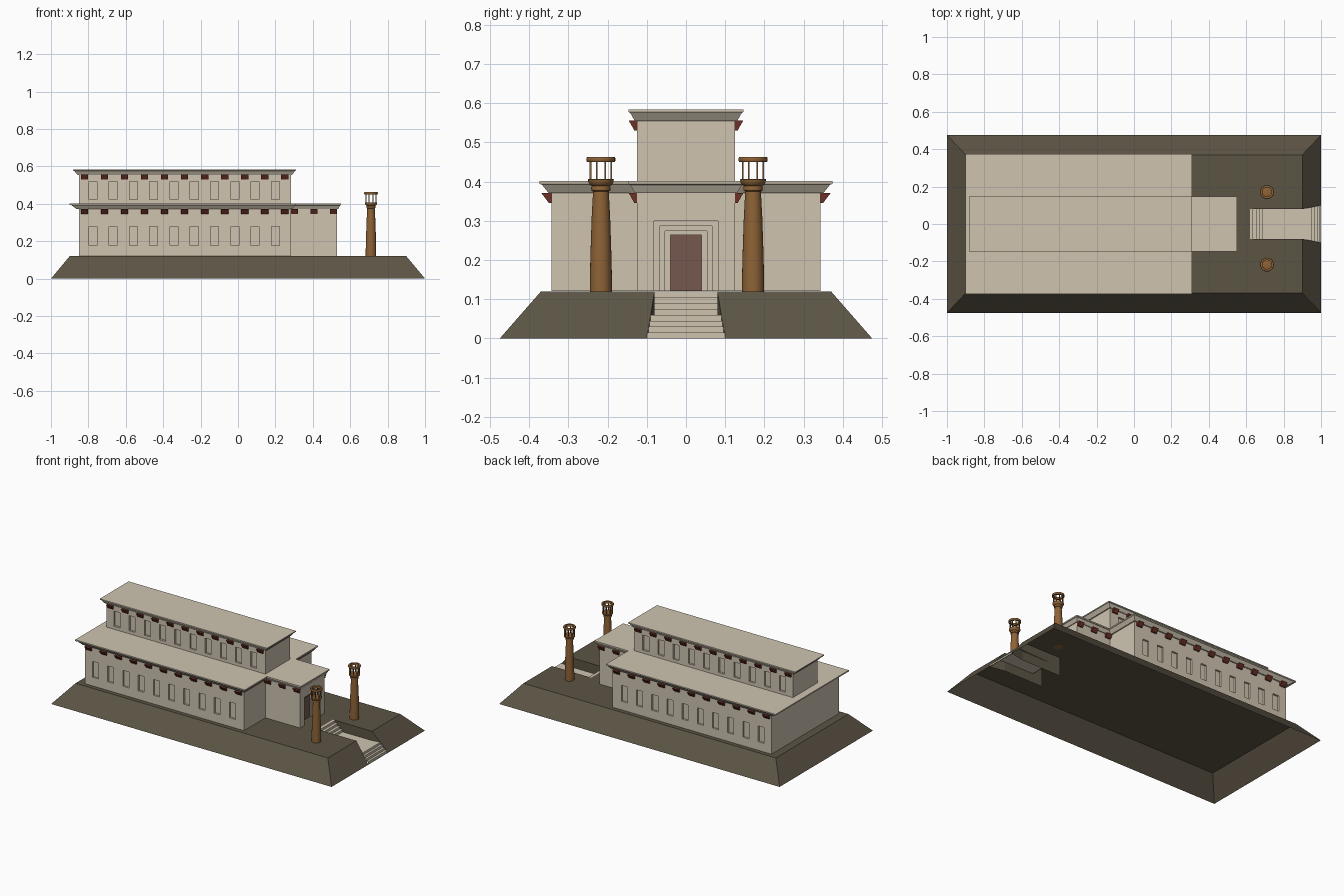
import bpy, bmesh, math

if "Cube" in bpy.data.objects:
    bpy.data.objects.remove(bpy.data.objects["Cube"])

def mat(name, r, g, b):
    m = bpy.data.materials.new(name)
    m.diffuse_color = (r, g, b, 1)
    m.use_nodes = True
    m.node_tree.nodes["Principled BSDF"].inputs["Base Color"].default_value = m.diffuse_color
    return m

STONE = mat("pale_stone", .62, .55, .435)
EARTH = mat("dark_earth", .108, .09, .06)
RED = mat("dark_red_wood", .15, .03, .02)
DOOR = mat("door_brown", .18, .098, .077)
BRONZE = mat("bronze", .27, .125, .037)

def finish(bm, name, material, recalc=True):
    if recalc:
        bmesh.ops.recalc_face_normals(bm, faces=bm.faces)
    me = bpy.data.meshes.new(name)
    bm.to_mesh(me)
    bm.free()
    ob = bpy.data.objects.new(name, me)
    bpy.context.collection.objects.link(ob)
    me.materials.append(material)
    return ob

def add_loft(bm, rects):
    """Closed solid through stacked rectangles (x0, x1, y0, y1, z)."""
    rings = [[bm.verts.new(p) for p in ((a, c, z), (b, c, z), (b, d, z), (a, d, z))]
             for a, b, c, d, z in rects]
    for lo, hi in zip(rings, rings[1:]):
        for i in range(4):
            j = (i + 1) % 4
            bm.faces.new((lo[i], lo[j], hi[j], hi[i]))
    bm.faces.new(rings[0][::-1])
    bm.faces.new(rings[-1])

def add_box(bm, x0, x1, y0, y1, z0, z1):
    add_loft(bm, [(x0, x1, y0, y1, z0), (x0, x1, y0, y1, z1)])

def cut(target, cutter):
    cutter.hide_render = True
    cutter.hide_viewport = True
    m = target.modifiers.new("recess", 'BOOLEAN')
    m.operation = 'DIFFERENCE'
    m.solver = 'EXACT'
    m.object = cutter

# Sloping base: open underneath, with a notch for the stairs
H = .12
bm = bmesh.new()
def face(*pts):
    bm.faces.new([bm.verts.new(p) for p in pts])
X, Y, N = .9, .37, .62
face((-X, -Y, H), (N, -Y, H), (N, Y, H), (-X, Y, H))
face((-1, -.475, 0), (-X, -Y, H), (-X, Y, H), (-1, .475, 0))
for s in (1, -1):
    start = len(bm.faces)
    face((N, s*.08, H), (X, s*.08, H), (X, s*Y, H), (N, s*Y, H))
    face((X, s*.08, H), (1, s*.1, 0), (1, s*.475, 0), (X, s*Y, H))
    face((-1, s*.475, 0), (-X, s*Y, H), (X, s*Y, H), (1, s*.475, 0))
    face((N, s*.08, 0), (X, s*.08, 0), (X, s*.08, H), (N, s*.08, H))
    face((X, s*.08, 0), (1, s*.1, 0), (X, s*.08, H))
bmesh.ops.remove_doubles(bm, verts=bm.verts, dist=.0001)
for f in bm.faces:
    f.normal_update()
    c, n = f.calc_center_median(), f.normal
    flip = n.z < 0 if abs(n.z) > .05 else n.y * c.y > 0   # notch walls face the stairs
    if flip:
        f.normal_flip()
finish(bm, "base", EARTH, recalc=False)

# Two flights of stairs with a landing between
prof = [(1, 0)]
for start, run, z0 in ((.995, .014, 0), (.69, .0175, .06)):
    for i in range(4):
        x = start - i * run
        prof += [(x, z0 + i * .015), (x, z0 + (i + 1) * .015)]
prof.append((N, H))
bm = bmesh.new()
def half(x):
    return .08 + max(0, x - .9) * .2
rows = [[bm.verts.new((x, s * half(x), z)) for s in (-1, 1)] for x, z in prof]
for a, b in zip(rows, rows[1:]):
    bm.faces.new((a[0], a[1], b[1], b[0]))
finish(bm, "stairs", STONE, recalc=False)

# Building blocks: (name, x0, x1, half width, bottom, eave, top, rear overhang)
blocks = [("main_hall", -.85, .283, .343, H + .0005, .371, .402, .05),
          ("upper_hall", -.85, .283, .125, .39, .555, .584, .033),
          ("porch", .27, .53, .125, H + .0005, .371, .402, 0)]
bodies = {}
for name, x0, x1, w, z0, ze, zt, rear in blocks:
    bm = bmesh.new()
    add_box(bm, x0, x1, -w, w, z0, ze + .004)
    bodies[name] = finish(bm, name, STONE)
    o = .022 if name != "main_hall" else .03
    xo = .021 if name == "porch" else .027
    bm = bmesh.new()
    add_loft(bm, [(x0 - rear * k, x1 + xo * k, -w - o * k, w + o * k, z)
                  for k, z in ((.25, ze), (.8, ze + .021), (1, ze + .023), (1, zt))])
    finish(bm, name + "_cornice", STONE)

# Recessed windows along both sides
for name, w, z0, z1 in (("main_hall", .343, .176, .278), ("upper_hall", .125, .422, .519)):
    bm = bmesh.new()
    for i in range(10):
        x = -.776 + i * .1084
        for s in (-1, 1):
            a, b = sorted((s * (w - .012), s * (w + .02)))
            add_box(bm, x - .0215, x + .0215, a, b, z0, z1)
    cut(bodies[name], finish(bm, name + "_window_cutter", STONE))

# Stepped doorway
bm = bmesh.new()
add_loft(bm, [(.518 - .0, .56, -.081, .081, .10), (.518, .56, -.081, .081, .30)])
cut(bodies["porch"], finish(bm, "door_cutter_outer", STONE))
for i, (w, z) in enumerate(((.066, .287), (.053, .274), (.04, .264))):
    bm = bmesh.new()
    add_box(bm, .506 - i * .012, .56, -w, w, .10, z)
    cut(bodies["porch"], finish(bm, "door_cutter_%d" % i, STONE))
bm = bmesh.new()
add_box(bm, .478, .486, -.04, .04, H + .0005, .264)
finish(bm, "door", DOOR)

# Wedge brackets under the cornices
def brackets(name, xs, w, z, reach):
    bm = bmesh.new()
    for x in xs:
        for s in (-1, 1):
            def span(d):
                return sorted((s * (w - .003), s * (w + d)))
            add_loft(bm, [(x - .019, x + .019, *span(.007), z - .025),
                          (x - .019, x + .019, *span(reach), z)])
    finish(bm, name, RED)
row = [-.82 + i * .107 for i in range(11)]
brackets("main_brackets", row, .343, .371, .026)
brackets("upper_brackets", row, .125, .556, .021)
brackets("porch_brackets", [.303, .407, .511], .125, .371, .021)

# Free-standing columns with open cage tops
def lathe(name, prof, loc, closed=False, n=24):
    bm = bmesh.new()
    rings = [[bm.verts.new((loc[0] + r * math.cos(t * math.tau / n),
                            loc[1] + r * math.sin(t * math.tau / n), z))
              for t in range(n)] for r, z in prof]
    pairs = list(zip(rings, rings[1:] + rings[:1]))
    for a, b in pairs if closed else pairs[:-1]:
        for i in range(n):
            j = (i + 1) % n
            bm.faces.new((a[i], a[j], b[j], b[i]))
    if not closed:
        bm.faces.new(rings[0][::-1])
        bm.faces.new(rings[-1])
    ob = finish(bm, name, BRONZE)
    bpy.ops.object.select_all(action='DESELECT')
    bpy.context.view_layer.objects.active = ob
    ob.select_set(True)
    bpy.ops.object.shade_smooth_by_angle(angle=math.radians(35))

for side, y in (("left", -.217), ("right", .171)):
    loc = (.711, y)
    lathe(side + "_column", [(.028, .119), (.028, .16), (.0265, .22), (.0235, .31), (.020, .375),
                             (.024, .377), (.025, .384), (.023, .389), (.027, .391), (.032, .398),
                             (.033, .406), (.030, .407)], loc)
    lathe(side + "_column_top_ring", [(.035, .450), (.037, .453), (.037, .460), (.035, .463),
                                      (.025, .463), (.024, .450)], loc, closed=True)
    bm = bmesh.new()
    for k in range(8):
        t = (k + .5) * math.tau / 8
        x, yy = loc[0] + .0285 * math.cos(t), y + .0285 * math.sin(t)
        add_box(bm, x - .0022, x + .0022, yy - .0022, yy + .0022, .405, .452)
    finish(bm, side + "_column_cage_bars", BRONZE)
